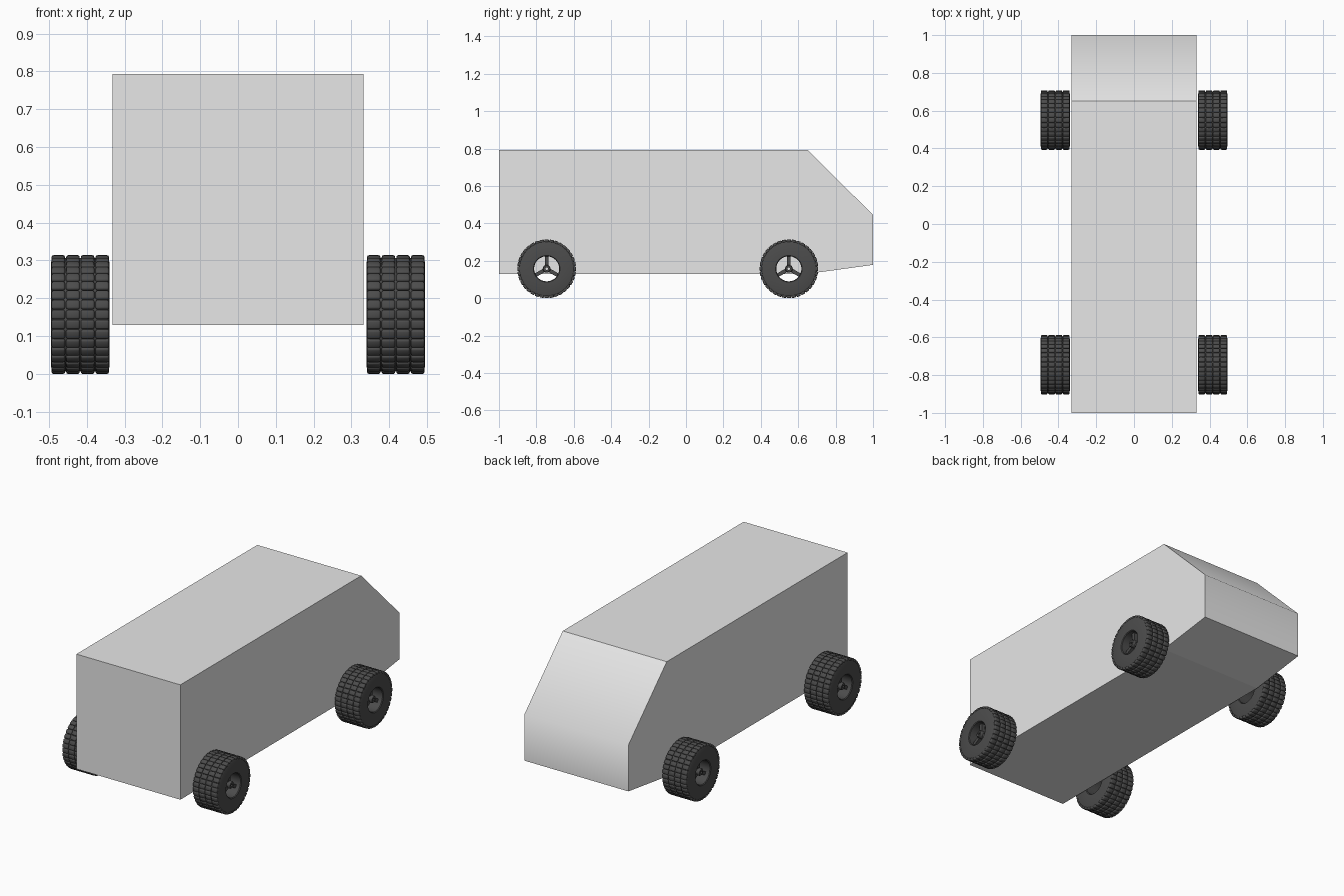
import bpy, bmesh
from math import cos, sin, pi, radians
from mathutils import Matrix, Vector

cube = bpy.data.objects.get("Cube")
if cube:
    bpy.data.objects.remove(cube, do_unlink=True)


def material(name, value):
    mat = bpy.data.materials.new(name)
    mat.use_nodes = True
    colour = (value, value, value, 1)
    mat.diffuse_color = colour
    mat.node_tree.nodes["Principled BSDF"].inputs["Base Color"].default_value = colour
    return mat


def finish(bm, name, mat):
    bmesh.ops.recalc_face_normals(bm, faces=bm.faces)
    mesh = bpy.data.meshes.new(name)
    bm.to_mesh(mesh)
    bm.free()
    mesh.materials.append(mat)
    return mesh


def place(name, mesh, location=(0, 0, 0), turn=0):
    obj = bpy.data.objects.new(name, mesh)
    obj.location = location
    obj.rotation_euler.z = turn
    bpy.context.collection.objects.link(obj)
    return obj


def smooth(mesh, degrees):
    mesh.shade_smooth()
    mesh.set_sharp_from_angle(angle=radians(degrees))


def lathe(bm, profile, steps):
    """Turn a closed (x, radius) profile around the x axis."""
    rings = []
    for i in range(steps):
        a = 2 * pi * i / steps
        rings.append([bm.verts.new((x, r * cos(a), r * sin(a))) for x, r in profile])
    n = len(profile)
    for i in range(steps):
        here, after = rings[i], rings[(i + 1) % steps]
        for j in range(n):
            k = (j + 1) % n
            bm.faces.new((here[j], here[k], after[k], after[j]))


grey = material("body grey", 0.8)
rubber = material("dark rubber", 0.072)

# Body: side profile pushed across the width
HALF_WIDTH = 0.332
side = [(-1, 0.13), (-1, 0.793), (0.65, 0.793), (1, 0.445), (1, 0.178), (0.65, 0.13)]
bm = bmesh.new()
face = bm.faces.new([bm.verts.new((-HALF_WIDTH, y, z)) for y, z in side])
out = bmesh.ops.extrude_face_region(bm, geom=[face], use_keep_orig=True)
bmesh.ops.translate(bm, vec=(2 * HALF_WIDTH, 0, 0),
                    verts=[g for g in out["geom"] if isinstance(g, bmesh.types.BMVert)])
for f in bm.faces:
    f.smooth = True
# Only the crease between windscreen and nose is soft
nose = Vector((1, 0.445))
for e in bm.edges:
    e.smooth = all((v.co.yz - nose).length < 0.001 for v in e.verts)
place("body", finish(bm, "body", grey))

# Tyre: ring with a straight barrel and rounded shoulders
RADIUS, HALF = 0.157, 0.0775
half_profile = [(HALF - 0.004, 0.067), (HALF, 0.071), (HALF, 0.138),
                (HALF - 0.003, 0.146), (HALF - 0.009, 0.15)]
profile = half_profile + [(-x, r) for x, r in reversed(half_profile)]
bm = bmesh.new()
lathe(bm, profile, 48)
tyre = finish(bm, "tyre", rubber)
smooth(tyre, 35)

# Tread: four columns of rounded blocks
COLUMNS, ROWS = 4, 36
pitch = 2 * HALF / COLUMNS
bm = bmesh.new()
for row in range(ROWS):
    spin = Matrix.Rotation(2 * pi * row / ROWS, 4, "X")
    for col in range(COLUMNS):
        x = (col - (COLUMNS - 1) / 2) * pitch
        move = Matrix.Translation((x, 0, RADIUS - 0.008))
        size = Matrix.Diagonal((pitch - 0.003, 0.0245, 0.016, 1))
        bmesh.ops.create_cube(bm, size=1, matrix=spin @ move @ size)
bmesh.ops.bevel(bm, geom=bm.edges[:], offset=0.005, segments=2,
                profile=0.5, affect="EDGES")
tread = finish(bm, "tread", rubber)
smooth(tread, 60)

# Rim: bored hub and three spokes near the outer face
bm = bmesh.new()
lathe(bm, [(0.02, 0.007), (0.066, 0.007), (0.066, 0.017),
           (0.06, 0.021), (0.02, 0.021)], 20)
for i in range(3):
    spin = Matrix.Rotation(2 * pi * i / 3, 4, "X")
    move = Matrix.Translation((0.04, 0, 0.043))
    size = Matrix.Diagonal((0.022, 0.02, 0.056, 1))
    bmesh.ops.create_cube(bm, size=1, matrix=spin @ move @ size)
rim = finish(bm, "rim", rubber)
smooth(rim, 35)

# Four wheels sharing the same meshes
for side_name, sign in (("left", 1), ("right", -1)):
    for end_name, y in (("front", -0.745), ("back", 0.55)):
        for part, mesh in (("tyre", tyre), ("tread", tread), ("rim", rim)):
            place(f"{end_name}_{side_name}_{part}", mesh,
                  (sign * 0.417, y, RADIUS), 0 if sign > 0 else pi)
